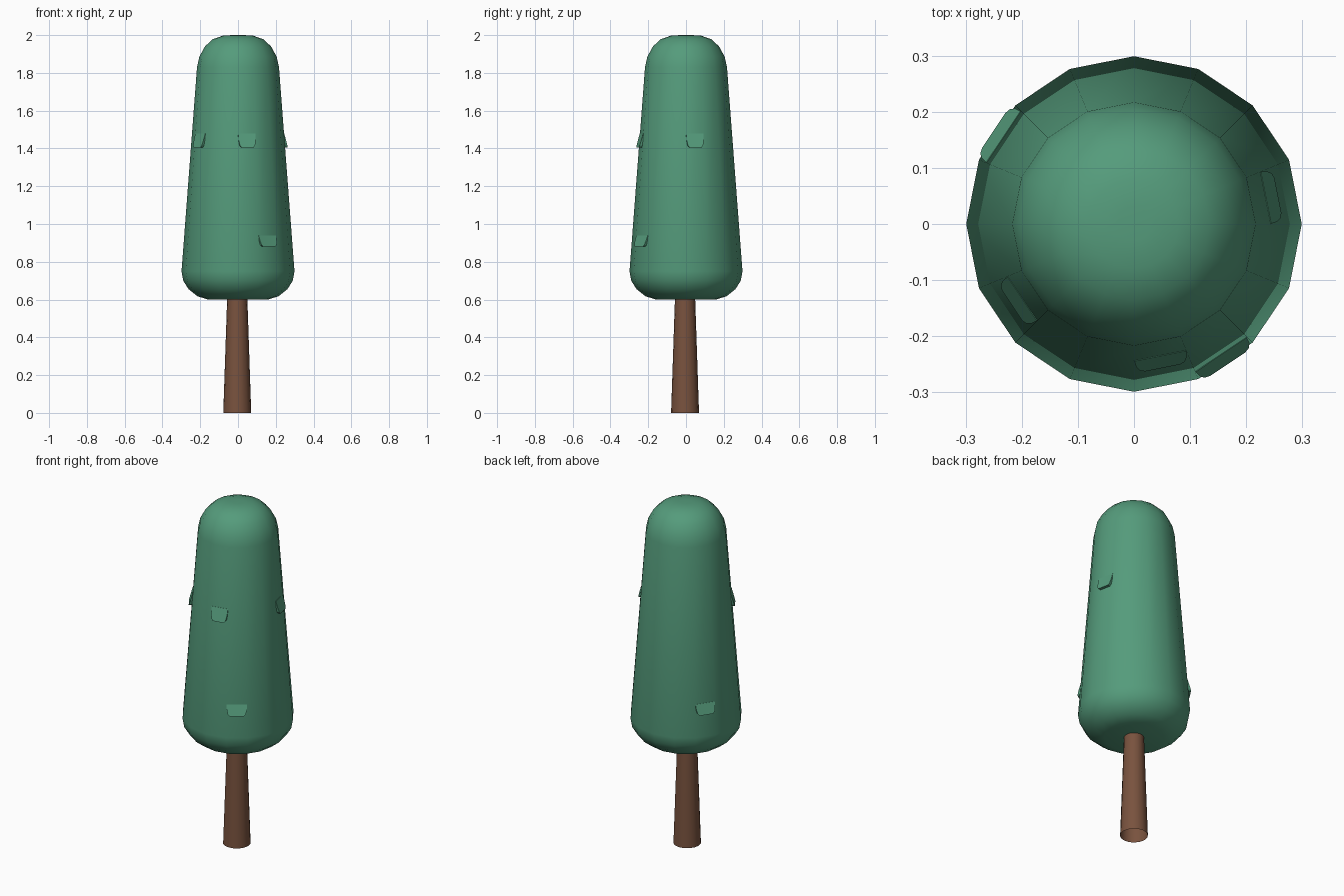
import bpy
import bmesh
from math import cos, sin, pi, radians

cube = bpy.data.objects.get("Cube")
if cube:
    bpy.data.objects.remove(cube)


def make_material(name, rgb):
    mat = bpy.data.materials.new(name)
    mat.use_nodes = True
    mat.diffuse_color = (*rgb, 1)
    mat.node_tree.nodes["Principled BSDF"].inputs["Base Color"].default_value = (*rgb, 1)
    return mat


green = make_material("leaf_green", (0.09, 0.33, 0.2))
brown = make_material("bark_brown", (0.19, 0.085, 0.048))


def finish(name, bm, mat, smooth):
    bmesh.ops.recalc_face_normals(bm, faces=bm.faces)
    for face in bm.faces:
        face.smooth = smooth
    mesh = bpy.data.meshes.new(name)
    bm.to_mesh(mesh)
    bm.free()
    mesh.materials.append(mat)
    obj = bpy.data.objects.new(name, mesh)
    bpy.context.collection.objects.link(obj)
    return obj


def lathe(name, profile, sides, mat, capped):
    """Stack rings of (radius, height) from bottom to top."""
    bm = bmesh.new()
    rings = [[bm.verts.new((r * cos(2 * pi * i / sides), r * sin(2 * pi * i / sides), z))
              for i in range(sides)] for r, z in profile]
    for low, high in zip(rings, rings[1:]):
        for i in range(sides):
            j = (i + 1) % sides
            bm.faces.new((low[i], low[j], high[j], high[i]))
    if capped:
        bm.faces.new(rings[0][::-1])
        bm.faces.new(rings[-1])
    return finish(name, bm, mat, True)


# Trunk: tapered tube, open underneath
trunk = lathe("trunk", [(0.074, 0), (0.053, 0.62)], 16, brown, False)
trunk.location = (-0.004, -0.005, 0)

# Foliage: tapered column with rounded ends
LOW, HIGH = (0.299, 0.75), (0.217, 1.83)
lathe("foliage", [(0.16, 0.6), (0.215, 0.618), (0.262, 0.655), (0.29, 0.7), LOW, HIGH,
                  (0.205, 1.885), (0.175, 1.94), (0.135, 1.978), (0.08, 1.997), (0.03, 2.0)],
      16, green, True)


# Leaf tufts: shingles raised from single facets of the column
def facet_distance(z):
    t = (z - LOW[1]) / (HIGH[1] - LOW[1])
    return (LOW[0] + t * (HIGH[0] - LOW[0])) * cos(pi / 16)


def tuft(name, degrees, bottom, top):
    a = radians(degrees)
    half = facet_distance((bottom + top) / 2) * sin(pi / 16)
    outline = [(1, 1), (-1, 1), (-0.97, 0.5), (-0.87, 0.15), (-0.68, 0),
               (0.68, 0), (0.87, 0.15), (0.97, 0.5)]
    bm = bmesh.new()

    def loop(lift):
        verts = []
        for u, v in outline:
            z = bottom + v * (top - bottom)
            d = facet_distance(z) + lift(v)
            s = u * half
            verts.append(bm.verts.new((d * cos(a) - s * sin(a), d * sin(a) + s * cos(a), z)))
        return verts

    outer = loop(lambda v: 0.001 + 0.016 * (1 - v))
    inner = loop(lambda v: -0.008)
    bm.faces.new(outer)
    bm.faces.new(inner[::-1])
    for i in range(len(outer)):
        j = (i + 1) % len(outer)
        bm.faces.new((outer[i], inner[i], inner[j], outer[j]))
    finish(name, bm, green, False)


for n, angle in enumerate((11.25, 213.75, 281.25)):
    tuft(f"upper_tuft_{n + 1}", angle, 1.405, 1.48)
for n, angle in enumerate((146.25, 303.75)):
    tuft(f"lower_tuft_{n + 1}", angle, 0.88, 0.94)
